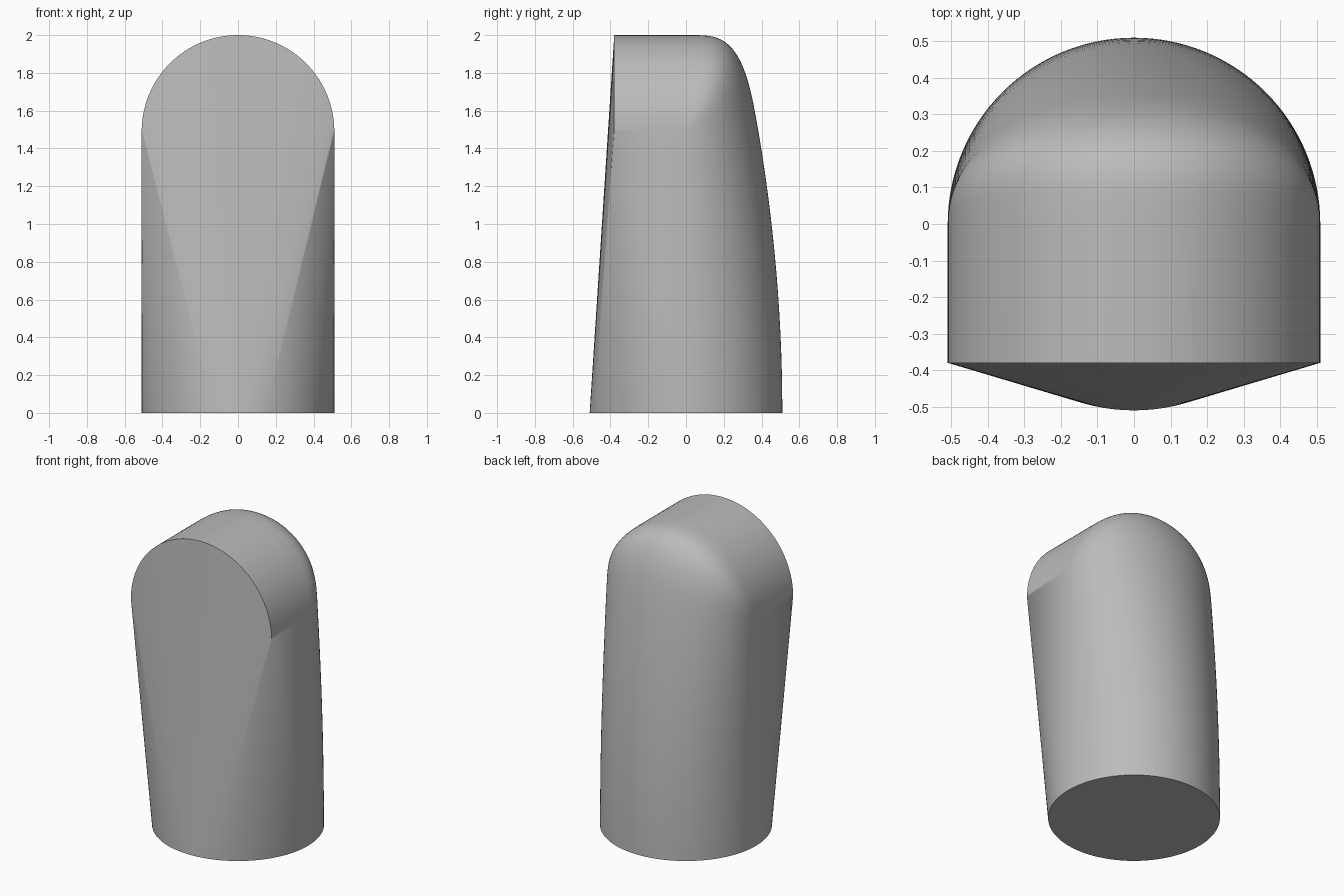
import bpy, bmesh
from math import sin, cos, acos, sqrt, pi, radians

R = 0.51            # base radius and arch radius
SPRING = 2 - R      # height where the arch starts
FRONT = -0.38       # depth of the arch rim
COLS, WALL, FILLET, FAN = 64, 14, 20, 24

if "Cube" in bpy.data.objects:
    bpy.data.objects.remove(bpy.data.objects["Cube"], do_unlink=True)


def back_depth(z):
    return R - 0.057 * z * z


def base_angle(a):
    """Base angle whose tangent plane also touches the arch at angle a."""
    lo, hi = 0.0, acos(sqrt(1 - (R / sqrt(R * R + FRONT * FRONT)) ** 2)) * 2
    hi = pi / 2 - 2 * acos(R / sqrt(R * R + FRONT * FRONT)) + acos(R / sqrt(R * R + FRONT * FRONT)) * 1.0
    corner = acos(R / sqrt(R * R + FRONT * FRONT))
    hi = pi / 2 - 2 * corner
    for _ in range(40):
        p = (lo + hi) / 2
        f = (sin(a) * sin(p) * R * (sin(a) - sin(p))
             - sin(a) * cos(p) * (R * cos(p) + FRONT)
             + cos(a) * sin(p) * (SPRING + R * cos(a)))
        lo, hi = (p, hi) if f < 0 else (lo, p)
    return lo


bm = bmesh.new()


def base_point(p):
    return bm.verts.new((R * sin(p), -R * cos(p), 0))


# Back wall, rounded shoulder and arched top, as columns from the base to the rim
columns, front_base = [], []
for i in range(COLS + 1):
    a = -pi / 2 + pi * i / COLS
    x, e = R * sin(a), cos(a)
    path = [(x, back_depth(z) * e, z) for z in (SPRING * k / WALL for k in range(WALL + 1))]
    for k in range(1, FILLET + 1):
        t = pi / 2 * k / FILLET
        z = SPRING + R * e * sqrt(sin(t))
        path.append((x, back_depth(z) * e * sqrt(max(cos(t), 0)), z))
    path.append((x, FRONT, SPRING + R * e))
    columns.append([bm.verts.new(co) for co in path])
    p = base_angle(abs(a))
    front_base.append(base_point(p if a > 0 else -p))

for i in range(COLS):
    c, d = columns[i], columns[i + 1]
    for k in range(len(c) - 1):
        bm.faces.new((c[k], d[k], d[k + 1], c[k + 1]))
    # Sloping front face
    bm.faces.new((c[-1], d[-1], front_base[i + 1], front_base[i]))

# Conical sides, fanning from each arch corner
sides = []
start = base_angle(pi / 2)
for s, col, first in ((-1, columns[0], front_base[0]), (1, columns[-1], front_base[-1])):
    fan = [first] + [base_point(s * (start + (pi / 2 - start) * k / FAN)) for k in range(1, FAN)] + [col[0]]
    for u, v in zip(fan, fan[1:]):
        bm.faces.new((col[-1], u, v))
    for u, v in zip(col[:-1], col[1:-1]):
        bm.faces.new((col[-1], u, v))
    sides.append(fan[1:-1])

# Flat underside
bm.faces.new(front_base + sides[1] + [c[0] for c in reversed(columns)] + sides[0][::-1])

bmesh.ops.remove_doubles(bm, verts=bm.verts, dist=0.00005)
bmesh.ops.recalc_face_normals(bm, faces=bm.faces)
mesh = bpy.data.meshes.new("rounded_cap")
bm.to_mesh(mesh)
bm.free()
cap = bpy.data.objects.new("rounded_cap", mesh)
bpy.context.collection.objects.link(cap)

# Plain grey
grey = bpy.data.materials.new("plain_grey")
grey.use_nodes = True
grey.diffuse_color = (0.5, 0.5, 0.5, 1)
grey.node_tree.nodes["Principled BSDF"].inputs["Base Color"].default_value = (0.5, 0.5, 0.5, 1)
mesh.materials.append(grey)

bpy.ops.object.select_all(action='DESELECT')
cap.select_set(True)
bpy.context.view_layer.objects.active = cap
bpy.ops.object.shade_smooth_by_angle(angle=radians(30))
